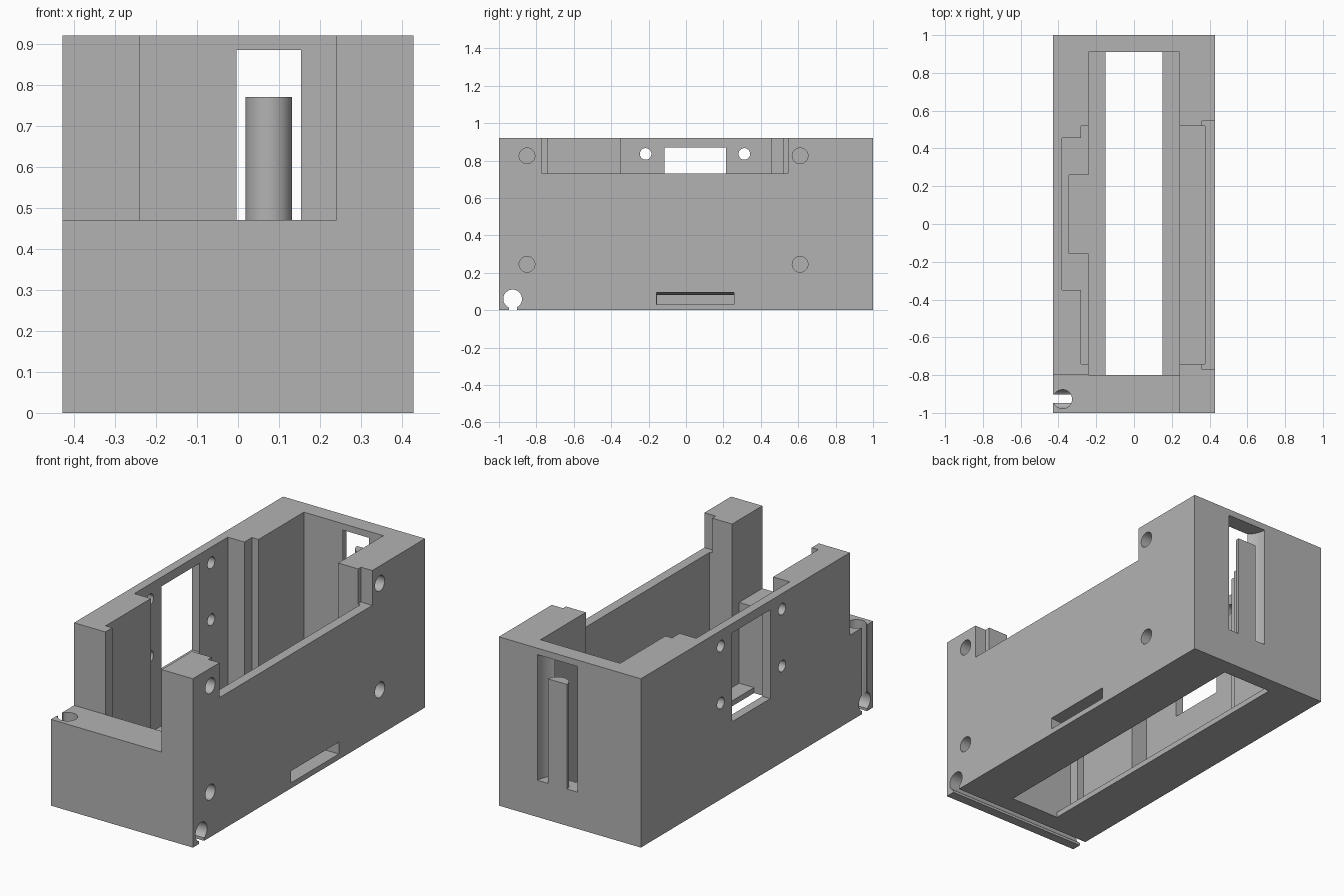
import bpy, bmesh
from math import sin, cos, pi, radians
from mathutils import Vector

old = bpy.data.objects.get("Cube")
if old:
    bpy.data.objects.remove(old, do_unlink=True)

gray = bpy.data.materials.new("plain_gray")
gray.use_nodes = True
gray.diffuse_color = (0.45, 0.45, 0.45, 1)
gray.node_tree.nodes["Principled BSDF"].inputs["Base Color"].default_value = (0.45, 0.45, 0.45, 1)


def prism(name, axis, outline, lo, hi):
    """Extrude a 2D outline along an axis from lo to hi."""
    place = {"x": lambda a, b, d: (d, a, b),
             "y": lambda a, b, d: (a, d, b),
             "z": lambda a, b, d: (a, b, d)}[axis]
    bm = bmesh.new()
    face = bm.faces.new([bm.verts.new(place(a, b, lo)) for a, b in outline])
    ext = bmesh.ops.extrude_face_region(bm, geom=[face])
    move = Vector(place(0, 0, hi - lo))
    bmesh.ops.translate(bm, vec=move, verts=[g for g in ext["geom"] if isinstance(g, bmesh.types.BMVert)])
    bmesh.ops.recalc_face_normals(bm, faces=bm.faces)
    mesh = bpy.data.meshes.new(name)
    bm.to_mesh(mesh)
    bm.free()
    mesh.materials.append(gray)
    obj = bpy.data.objects.new(name, mesh)
    bpy.context.collection.objects.link(obj)
    return obj


def box(name, x, y, z):
    return prism(name, "z", [(x[0], y[0]), (x[1], y[0]), (x[1], y[1]), (x[0], y[1])], *z)


def arc(cx, cy, r, start=0, sweep=2 * pi, n=40):
    return [(cx + r * cos(start + sweep * i / n), cy + r * sin(start + sweep * i / n)) for i in range(n)]


def activate(obj):
    bpy.ops.object.select_all(action="DESELECT")
    obj.select_set(True)
    bpy.context.view_layer.objects.active = obj


TOP = 0.92
OVER = 1.1       # cutters pass the rim
FLOOR = 0.03     # thin bottom lip
SHELF = 0.11     # floor of the side pockets

housing = box("housing", (-0.428, 0.428), (-1, 1), (0, TOP))
cutters = []


def cut_box(x, y, z):
    cutters.append(box("cutter", x, y, z))


def cut_round(axis, a, b, r, lo, hi):
    cutters.append(prism("cutter", axis, arc(a, b, r), lo, hi))


# Main cavity, bottom opening and lowered front
cut_box((-0.24, 0.24), (-0.8, 0.91), (FLOOR, OVER))
cut_box((-0.15, 0.15), (-0.8, 0.91), (-0.1, OVER))
cut_box((-0.6, 0.24), (-1.2, -0.8), (0.47, OVER))

# Stepped pockets in the right wall
cut_box((-0.28, 0), (-0.74, 0.52), (SHELF, OVER))
cut_box((-0.38, 0), (-0.35, 0.455), (SHELF, OVER))
cut_box((-0.345, 0), (-0.155, 0.26), (FLOOR, OVER))

# Pocket and lowered rim in the left wall
cut_box((0, 0.375), (-0.74, 0.52), (SHELF, OVER))
cut_box((0.36, 0.6), (-0.77, 0.545), (0.73, OVER))

# Window with four screw holes in the right wall
cut_box((-0.6, -0.2), (-0.115, 0.213), (0.386, 0.87))
for y in (-0.216, 0.312):
    for z in (0.525, 0.835):
        cut_round("x", y, z, 0.031, -0.6, -0.2)

# Blind mounting holes in the left side
for y in (-0.85, 0.61):
    for z in (0.245, 0.825):
        cut_round("x", y, z, 0.042, 0.31, 0.6)

# Low side slot with a sloping ceiling
cutters.append(prism("cutter", "y", [(0.2, FLOOR), (0.5, FLOOR), (0.5, 0.1), (0.2, 0.077)], -0.157, 0.257))

# Cable channels at the front: lengthwise bore, upright bore, open slits
cut_round("x", -0.927, 0.06, 0.05, -0.6, 0.6)
cut_box((-0.6, 0.6), (-0.947, -0.903), (-0.1, 0.06))
cut_round("z", -0.378, -0.927, 0.05, 0.06, 0.7)
cut_box((-0.6, -0.378), (-0.947, -0.903), (-0.1, 0.7))

# Round recess opening through the back wall
cut_round("z", 0.075, 1.0, 0.12, 0.2, 0.885)

for cutter in cutters:
    activate(housing)
    mod = housing.modifiers.new("cut", "BOOLEAN")
    mod.operation = "DIFFERENCE"
    mod.solver = "EXACT"
    mod.object = cutter
    bpy.ops.object.modifier_apply(modifier=mod.name)
    bpy.data.objects.remove(cutter, do_unlink=True)

# Half-round post standing in the back recess
half = arc(0.075, 1.0, 0.057, pi, pi, 20) + [(0.132, 1.0)]
post = prism("back_post", "z", half, 0.2, 0.77)

for obj in (housing, post):
    activate(obj)
    bpy.ops.object.shade_smooth_by_angle(angle=radians(25))
